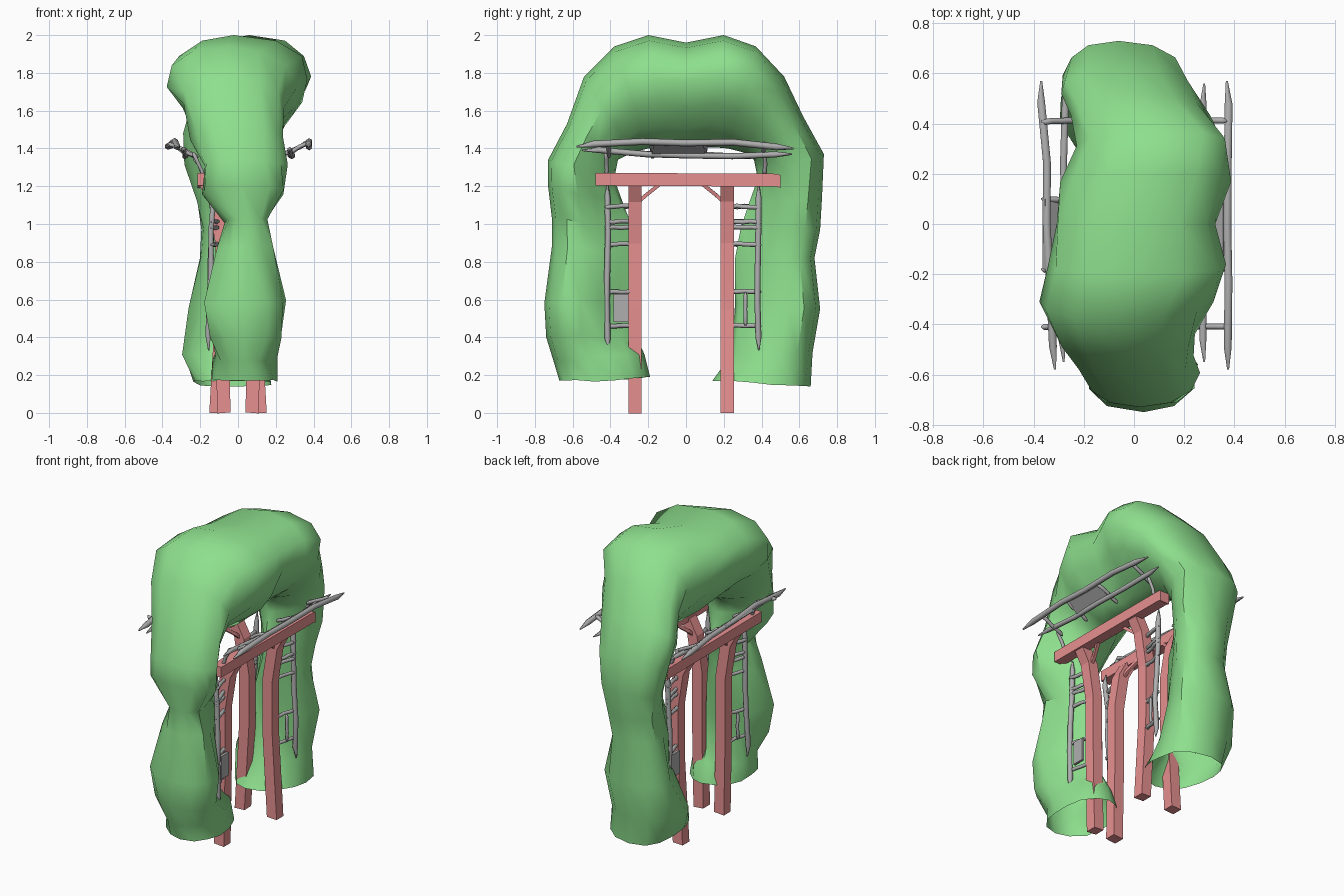
import bpy, bmesh, math, random
from mathutils import Vector

random.seed(4)
if "Cube" in bpy.data.objects:
    bpy.data.objects.remove(bpy.data.objects["Cube"], do_unlink=True)


def material(name, rgb):
    m = bpy.data.materials.new(name)
    m.use_nodes = True
    m.diffuse_color = (*rgb, 1)
    m.node_tree.nodes["Principled BSDF"].inputs["Base Color"].default_value = (*rgb, 1)
    return m


LEAF = material("leaf green", (0.27, 0.74, 0.27))
WOOD = material("red wood", (0.8, 0.28, 0.28))
GREY = material("grey branch", (0.43, 0.43, 0.43))


def loft(name, rings, mat, smooth_angle=None, capped=True):
    """Skin a list of closed rings, usually with capped ends."""
    bm = bmesh.new()
    loops = [[bm.verts.new(p) for p in ring] for ring in rings]
    n = len(loops[0])
    for a, b in zip(loops, loops[1:]):
        for k in range(n):
            bm.faces.new((a[k], a[(k + 1) % n], b[(k + 1) % n], b[k]))
    if capped:
        bm.faces.new(loops[0][::-1])
        bm.faces.new(loops[-1])
    bmesh.ops.recalc_face_normals(bm, faces=bm.faces)
    me = bpy.data.meshes.new(name)
    bm.to_mesh(me)
    bm.free()
    me.materials.append(mat)
    ob = bpy.data.objects.new(name, me)
    bpy.context.collection.objects.link(ob)
    if smooth_angle:
        bpy.ops.object.select_all(action='DESELECT')
        ob.select_set(True)
        bpy.context.view_layer.objects.active = ob
        bpy.ops.object.shade_smooth_by_angle(angle=math.radians(smooth_angle))


def bar(name, pts, radius, mat, sides=4, pointed=False):
    """Sweep a regular polygon along a path, with optional pointed ends."""
    pts = [Vector(p) for p in pts]
    axis = (pts[-1] - pts[0]).normalized()
    ref = Vector((1, 0, 0)) if abs(axis.x) < 0.7 else Vector((0, 0, 1))
    u = (ref - axis * ref.dot(axis)).normalized()
    v = axis.cross(u)
    rings = []
    for i, p in enumerate(pts):
        r = radius * (0.25 if pointed and i in (0, len(pts) - 1) else 1)
        ring = []
        for k in range(sides):
            a = 2 * math.pi * (k + 0.5) / sides
            ring.append(p + u * r * math.cos(a) + v * r * math.sin(a))
        rings.append(ring)
    loft(name, rings, mat, None if sides == 4 else 70)


def branch(name, a, b, radius, bend=0.008, bow=(0, 0, 0)):
    """A crooked stick with pointed ends, bowed in the middle."""
    a, b, bow = Vector(a), Vector(b), Vector(bow)
    pts = []
    for t in (0, 0.08, 0.3, 0.5, 0.72, 0.92, 1):
        wobble = Vector([random.uniform(-bend, bend) for _ in range(3)])
        p = a.lerp(b, t) + bow * math.sin(math.pi * t)
        pts.append(p + (wobble if 0 < t < 1 else Vector()))
    bar(name, pts, radius, GREY, 6, True)


def plate(name, corners, normal):
    """A thin four-cornered panel."""
    n = Vector(normal).normalized() * 0.008
    loft(name, [[Vector(c) + n * s for c in corners] for s in (-1, 1)], GREY)


# Leafy arch: outer (y, z), inner (y, z), least and greatest x of each section
SECTIONS = (
    (-.67, .17, -.19, .19, -.14, .22), (-.7, .27, -.22, .31, -.13, .2),
    (-.74, .4, -.26, .4, -.15, .22), (-.75, .58, -.26, .6, -.18, .25),
    (-.71, .88, -.27, .85, -.1, .18), (-.71, 1.03, -.29, 1, -.06, .15),
    (-.73, 1.2, -.33, 1.1, -.19, .25), (-.73, 1.34, -.38, 1.24, -.18, .25),
    (-.63, 1.53, -.36, 1.34, -.24, .23), (-.54, 1.78, -.28, 1.38, -.3, .25),
    (-.38, 1.94, -.2, 1.4, -.36, .33), (-.2, 2, -.1, 1.41, -.34, .38),
    (0, 1.96, 0, 1.41, -.32, .32), (.2, 2, .12, 1.41, -.3, .37),
    (.37, 1.94, .22, 1.4, -.25, .36), (.52, 1.78, .3, 1.38, -.25, .29),
    (.62, 1.57, .36, 1.34, -.29, .23), (.73, 1.37, .38, 1.24, -.28, .18),
    (.72, 1.14, .33, 1.1, -.22, .15), (.71, .97, .29, .98, -.19, .13),
    (.68, .82, .26, .82, -.21, .12), (.71, .55, .26, .58, -.26, .15),
    (.67, .32, .24, .31, -.3, .16), (.66, .14, .14, .17, -.25, .18),
)
SIDES = 14
angles = [2 * math.pi * k / SIDES for k in range(SIDES)]
rings = []
for oy, oz, iy, iz, x0, x1 in SECTIONS:
    # Feet are round, legs narrow toward the opening, the crown overhangs it
    taper = 0.1 if iz < 0.32 else 0.8 if iz < 1.2 else 0.35
    lean = -0.15 * oy if abs(oy) < 0.5 else 0
    width = [math.sin(a) * (1 - taper * math.cos(a)) for a in angles]
    widest = max(width)
    ring = []
    for a, w in zip(angles, width):
        t = (1 + math.cos(a)) / 2
        j = random.uniform(-0.014, 0.014)
        ring.append(((x0 + x1) / 2 + (x1 - x0) / 2 * w / widest + lean * math.cos(a) + j,
                     oy + (iy - oy) * t, oz + (iz - oz) * t + (j if 0.2 < t < 0.9 else 0)))
    rings.append(ring)
loft("leafy_arch", rings, LEAF, 45, capped=False)

# Timber frame, side ladders and tilted top ladders
for sx, side in ((-1, "right"), (1, "left")):
    bar(f"{side}_beam", [(sx * .18, -.48, 1.237), (sx * .18, .48, 1.232),
                         (sx * .18, .5, 1.225)], .048, WOOD)
    inner, outer = [(sx * .28, 1.37), (sx * .36, 1.435)]
    for y in (-.41, -.18, .1, .41):
        branch(f"{side}_ladder_rung", (sx * .21, y, 1.35), (sx * .37, y, 1.43), .012, .004)
    for y in (-.42, .42):
        branch(f"{side}_ladder_stay", (sx * .18, y, 1.25), (sx * .24, y, 1.38), .011, .004)
    branch(f"{side}_inner_rail", (inner[0], -.55, 1.39), (inner[0], .56, 1.37), .016,
           bow=(0, 0, -.012))
    branch(f"{side}_outer_rail", (-.315 if sx < 0 else .375, -.58, 1.41),
           (sx * .37, .57, 1.4), .018, bow=(0, 0, .03))
    plate(f"{side}_top_panel",
          [(x, y, z) for (x, z), y in ((inner, -.18), (outer, -.18), (outer, .1), (inner, .1))],
          (-sx * .065, 0, .08))

    for sy, end in ((-1, "front"), (1, "back")):
        py = -.27 if sy < 0 else .218
        foot = .075 if sy < 0 else .117
        bar(f"{end}_{side}_post",
            [(sx * foot, py, 0), (sx * .085, py, .55), (sx * .085, py, .9),
             (sx * .12, py, 1.12), (sx * .175, py, 1.22)], .05, WOOD)
        # Curved corner brace
        bar(f"{end}_{side}_brace",
            [(sx * .12, py, 1.1), (sx * .13, py - sy * .055, 1.15),
             (sx * .16, py - sy * .13, 1.21)], .014, WOOD)
        # Side ladder against the leg
        ry = -.415 if sy < 0 else .385
        branch(f"{end}_{side}_upright", (sx * .155, ry, .33), (sx * .13, ry, 1.21), .016)
        for z in (.46, .64, .89, .98, 1.01, 1.09):
            branch(f"{end}_{side}_rung", (sx * .142, ry + sy * .015, z),
                   (sx * .1, py, z + .005), .012, .004)
        if sx * sy < 0:
            plate(f"{end}_{side}_panel",
                  [(sx * .14, ry - sy * dy, z)
                   for dy, z in ((.03, .48), (.11, .48), (.11, .63), (.03, .63))], (1, 0, 0))
        else:
            branch(f"{end}_{side}_spindle", (sx * .135, ry - sy * .07, .46),
                   (sx * .135, ry - sy * .07, .64), .01, .003)
